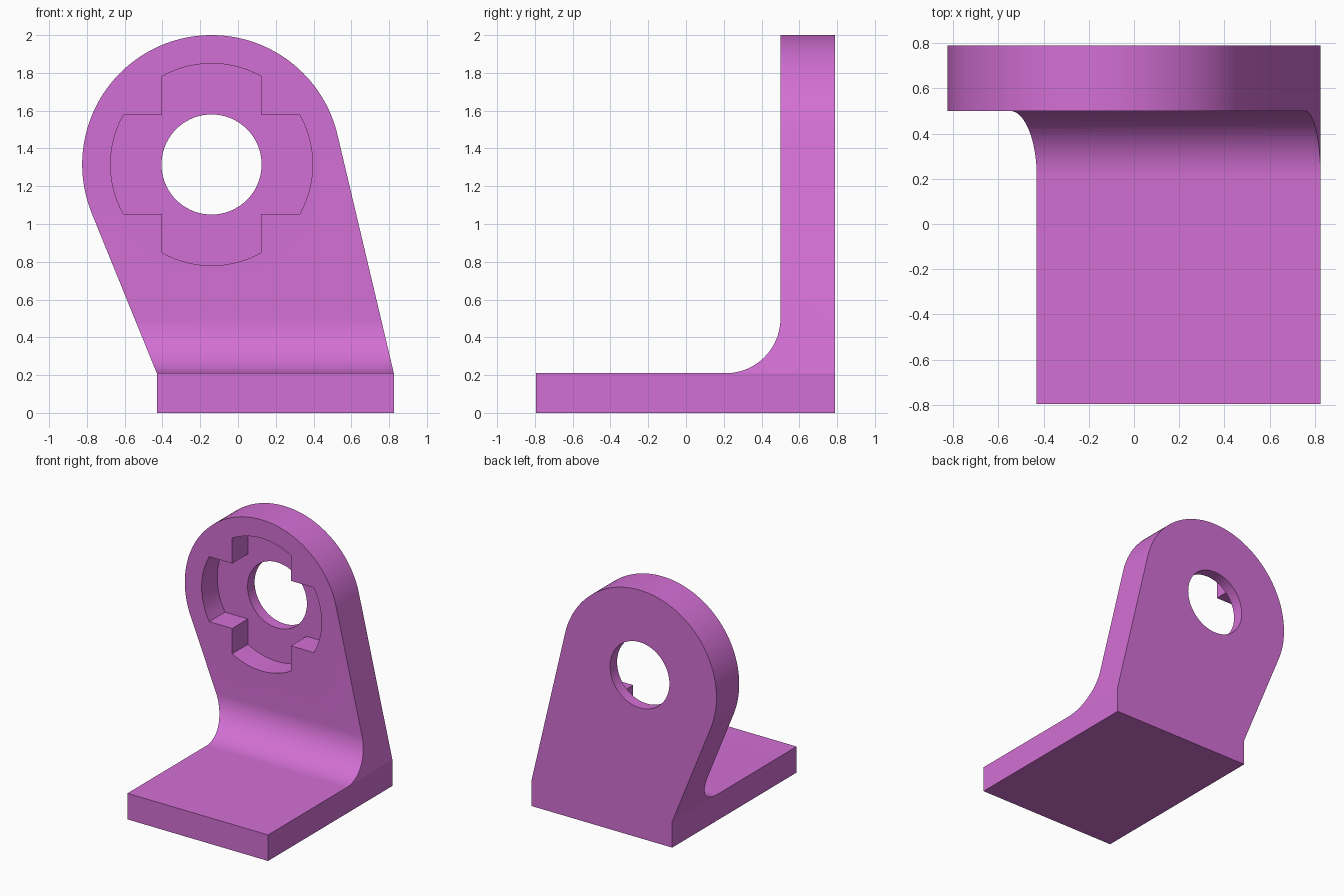
import bpy
import bmesh
from math import sin, cos, pi, atan2, acos, asin, hypot, radians
from mathutils import Vector

cube = bpy.data.objects.get("Cube")
if cube:
    bpy.data.objects.remove(cube, do_unlink=True)

# Main dimensions
LEFT, RIGHT = -0.43, 0.825
FRONT, BACK, PLATE_FRONT = -0.795, 0.79, 0.5
SLAB, FILLET = 0.21, 0.29
CX, CZ, LUG_R = -0.14, 1.315, 0.685
HOLE_R, RECESS_R, ARM, RECESS_DEPTH = 0.265, 0.535, 0.262, 0.2


def arc(cx, cy, r, start, end, steps):
    return [(cx + r * cos(start + (end - start) * i / steps),
             cy + r * sin(start + (end - start) * i / steps)) for i in range(steps + 1)]


def prism(name, points, place, offset):
    """Extrude a closed 2D profile; place maps a 2D point into space."""
    bm = bmesh.new()
    face = bm.faces.new([bm.verts.new(place(*p)) for p in points])
    new = bmesh.ops.extrude_face_region(bm, geom=[face])["geom"]
    verts = [v for v in new if isinstance(v, bmesh.types.BMVert)]
    bmesh.ops.translate(bm, verts=verts, vec=Vector(offset))
    bmesh.ops.recalc_face_normals(bm, faces=bm.faces)
    mesh = bpy.data.meshes.new(name)
    bm.to_mesh(mesh)
    bm.free()
    obj = bpy.data.objects.new(name, mesh)
    bpy.context.collection.objects.link(obj)
    return obj


def front_prism(name, points, y0, y1):
    return prism(name, points, lambda x, z: (x, y0, z), (0, y1 - y0, 0))


def combine(target, tool, operation):
    tool.hide_render = True
    mod = target.modifiers.new(operation.title(), "BOOLEAN")
    mod.operation, mod.solver, mod.object = operation, "EXACT", tool
    bpy.context.view_layer.objects.active = target
    bpy.ops.object.modifier_apply(modifier=mod.name)
    bpy.data.objects.remove(tool, do_unlink=True)


def tangent_angle(x, z, side):
    """Angle on the lug circle where a line from (x, z) touches it."""
    dx, dz = x - CX, z - CZ
    return atan2(dz, dx) + side * acos(LUG_R / hypot(dx, dz))


# L-shaped side profile with an inner fillet
side = [(FRONT, 0), (BACK, 0), (BACK, 2.1), (PLATE_FRONT, 2.1)]
side += arc(PLATE_FRONT - FILLET, SLAB + FILLET, FILLET, 0, -pi / 2, 24)
side += [(FRONT, SLAB)]
bracket = prism("bracket", side, lambda y, z: (-1, y, z), (2, 0, 0))

# Front outline: slab sides, leaning tangents and round lug
a0 = tangent_angle(RIGHT, SLAB, 1)
a1 = tangent_angle(LEFT, SLAB, -1) + 2 * pi
outline = [(LEFT, SLAB), (LEFT, -0.1), (RIGHT, -0.1), (RIGHT, SLAB)]
outline += arc(CX, CZ, LUG_R, a0, a1, 72)
combine(bracket, front_prism("outline_cutter", outline, -1, 1), "INTERSECT")

# Cross-shaped recess with arm ends rounded about the hole
half = asin(ARM / RECESS_R)
cross = []
for k in range(4):
    mid = k * pi / 2
    cross += arc(CX, CZ, RECESS_R, mid - half, mid + half, 14)
    corner = mid + pi / 4
    cross.append((CX + ARM * 2 ** 0.5 * cos(corner), CZ + ARM * 2 ** 0.5 * sin(corner)))
combine(bracket, front_prism("recess_cutter", cross, 0.3, PLATE_FRONT + RECESS_DEPTH), "DIFFERENCE")

# Through hole
hole = arc(CX, CZ, HOLE_R, 0, 2 * pi, 72)[:-1]
combine(bracket, front_prism("hole_cutter", hole, 0.3, 1), "DIFFERENCE")

# Single orchid colour
colour = (0.65, 0.16, 0.66, 1)
orchid = bpy.data.materials.new("orchid")
orchid.use_nodes = True
orchid.diffuse_color = colour
orchid.node_tree.nodes["Principled BSDF"].inputs["Base Color"].default_value = colour
bracket.data.materials.clear()
bracket.data.materials.append(orchid)

# Smooth curves, crisp edges
bpy.ops.object.select_all(action="DESELECT")
bracket.select_set(True)
bpy.context.view_layer.objects.active = bracket
bpy.ops.object.shade_smooth_by_angle(angle=radians(10))
